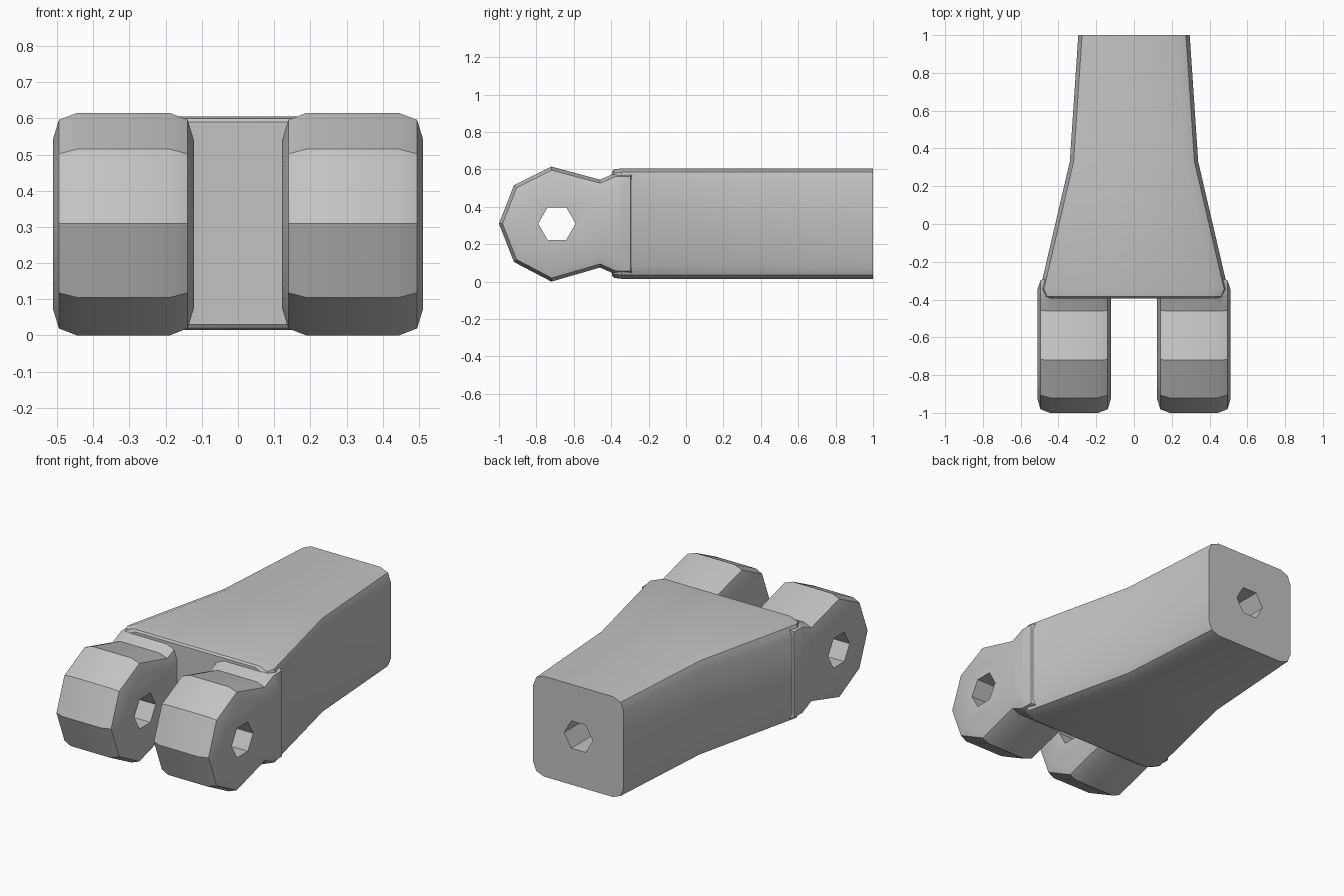
import bpy, bmesh, math
from mathutils import Vector

if "Cube" in bpy.data.objects:
    bpy.data.objects.remove(bpy.data.objects["Cube"])

gray = bpy.data.materials.new("plain gray")
gray.diffuse_color = (0.55, 0.55, 0.55, 1)
gray.use_nodes = True
gray.node_tree.nodes["Principled BSDF"].inputs["Base Color"].default_value = gray.diffuse_color
MID = 0.31


def loft(name, rings):
    """Skin a list of equal-length point rings and cap both ends."""
    bm = bmesh.new()
    loops = [[bm.verts.new(p) for p in ring] for ring in rings]
    n = len(loops[0])
    for a, b in zip(loops, loops[1:]):
        for i in range(n):
            bm.faces.new((a[i], a[(i + 1) % n], b[(i + 1) % n], b[i]))
    bm.faces.new(loops[0])
    bm.faces.new(loops[-1])
    bmesh.ops.recalc_face_normals(bm, faces=bm.faces)
    mesh = bpy.data.meshes.new(name)
    bm.to_mesh(mesh)
    bm.free()
    mesh.materials.append(gray)
    ob = bpy.data.objects.new(name, mesh)
    bpy.context.collection.objects.link(ob)
    return ob


def combine(target, other, operation):
    """Apply a boolean and remove the helper."""
    bpy.context.view_layer.objects.active = target
    mod = target.modifiers.new("boolean", 'BOOLEAN')
    mod.operation, mod.object, mod.solver = operation, other, 'EXACT'
    bpy.ops.object.modifier_apply(modifier=mod.name)
    bpy.data.objects.remove(other)


def inset(points, d):
    """Offset a counter-clockwise outline inward with mitred corners."""
    out = []
    for i, p in enumerate(points):
        a, b = Vector(points[i - 1]), Vector(points[(i + 1) % len(points)])
        p = Vector(p)
        e, f = (p - a).normalized(), (b - p).normalized()
        n1, n2 = Vector((-e.y, e.x)), Vector((-f.y, f.x))
        out.append(p + (n1 + n2) * d / (1 + n1.dot(n2)))
    return out


def body_ring(y, w, h):
    """Rounded rectangle section with two-step corners."""
    quarter = [(w, h - 0.07), (w - 0.02, h - 0.02), (w - 0.07, h)]
    pts = quarter + [(-x, z) for x, z in reversed(quarter)]
    pts += [(-x, -z) for x, z in pts]
    return [(x, y, MID + z) for x, z in pts]


def hexagon(r):
    return [(r * math.cos(i * math.pi / 3), r * math.sin(i * math.pi / 3)) for i in range(6)]


# Tapered body with a softened front end
bracket = loft("hinge_bracket", [body_ring(*s) for s in (
    (-0.395, 0.46, 0.28), (-0.385, 0.48, 0.29), (-0.345, 0.497, 0.295),
    (0.33, 0.34, 0.295), (1.0, 0.295, 0.295))])

# Two rounded prongs with necks running into the body
outline = [(-0.72, 0.615), (-0.92, 0.515), (-1.0, 0.31), (-0.92, 0.105), (-0.72, 0.0),
           (-0.46, 0.075), (-0.38, 0.04), (-0.28, 0.04),
           (-0.28, 0.58), (-0.38, 0.58), (-0.46, 0.545)]
steps = [(-0.195, 0.07), (-0.178, 0.018), (-0.128, 0)]
steps += [(-x, d) for x, d in reversed(steps)]
for side in (-1, 1):
    prong = loft("prong", [[(side * 0.317 + x, p[0], p[1]) for p in inset(outline, d)]
                           for x, d in steps])
    combine(bracket, prong, 'UNION')

# Hexagonal pin hole across both prongs
pin = loft("pin_hole", [[(x, -0.69 + u, MID + v) for u, v in hexagon(0.1)] for x in (-0.7, 0.7)])
combine(bracket, pin, 'DIFFERENCE')

# Blind hexagonal socket in the rear end
socket = loft("rear_socket", [[(u, y, MID + v) for u, v in hexagon(0.093)] for y in (0.5, 1.1)])
combine(bracket, socket, 'DIFFERENCE')

bracket.select_set(True)
bpy.context.view_layer.objects.active = bracket
bpy.ops.object.shade_smooth_by_angle(angle=math.radians(30))
